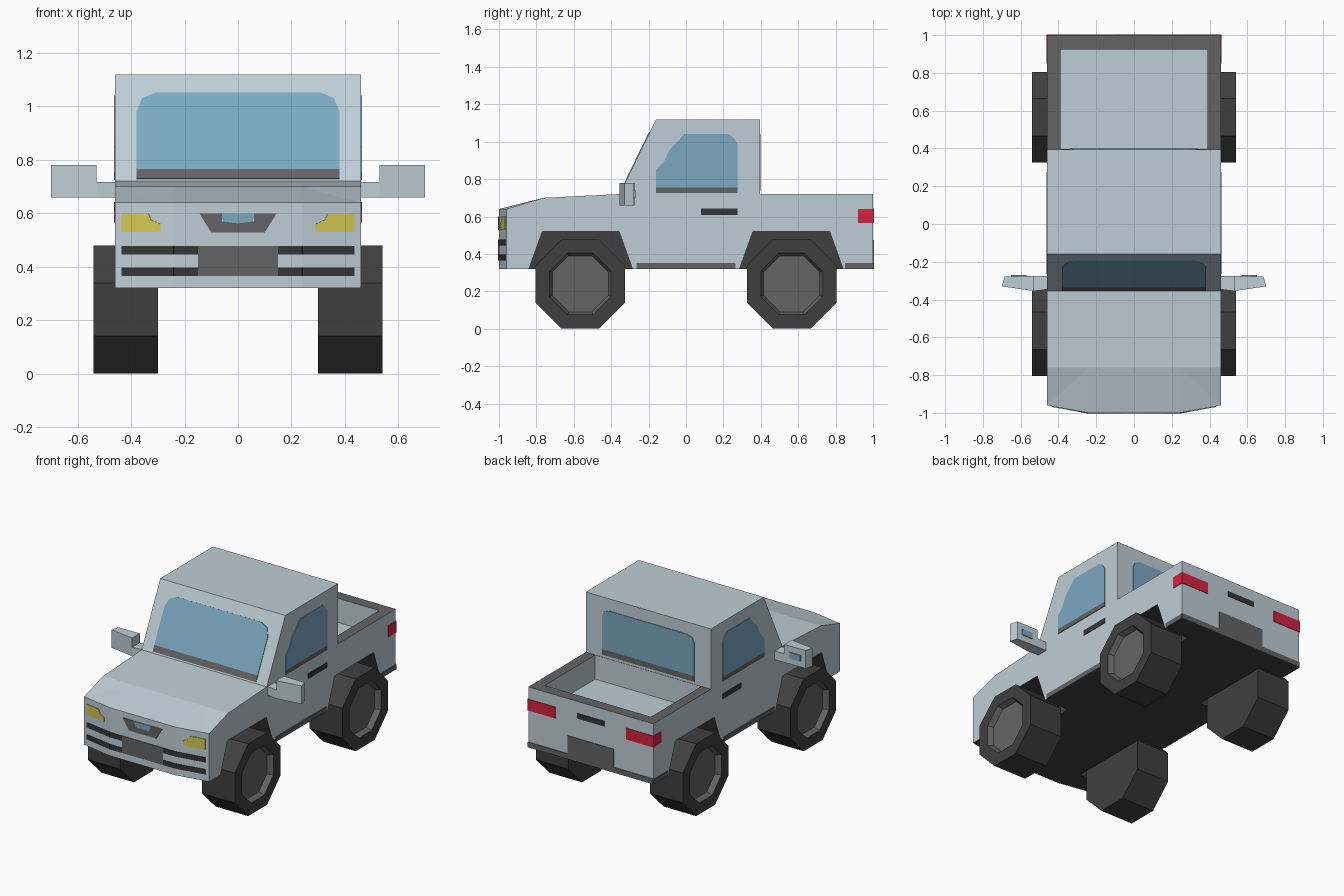
import bpy, bmesh, math
from mathutils import Vector

if "Cube" in bpy.data.objects:
    bpy.data.objects.remove(bpy.data.objects["Cube"])


def material(name, rgb):
    m = bpy.data.materials.new(name)
    lin = [(c / 255 / 12.92) if c < 10 else ((c / 255 + 0.055) / 1.055) ** 2.4 for c in rgb]
    m.diffuse_color = (*lin, 1)
    m.use_nodes = True
    m.node_tree.nodes["Principled BSDF"].inputs["Base Color"].default_value = m.diffuse_color
    return m


PAINT = material("pale_blue_paint", (190, 206, 214))
GLASS = material("blue_glass", (123, 168, 193))
TRIM = material("grey_trim", (100, 100, 100))
RUBBER = material("dark_rubber", (63, 63, 63))
BLACK = material("black_trim", (54, 54, 54))
YELLOW = material("yellow_lamp", (212, 200, 80))
RED = material("red_lamp", (215, 34, 64))


def finish(name, bm, *mats):
    bmesh.ops.recalc_face_normals(bm, faces=bm.faces)
    me = bpy.data.meshes.new(name)
    bm.to_mesh(me)
    bm.free()
    for m in mats:
        me.materials.append(m)
    ob = bpy.data.objects.new(name, me)
    bpy.context.collection.objects.link(ob)
    return ob


def prism(bm, lower, upper):
    """Closed solid between two matching rings of points."""
    a = [bm.verts.new(p) for p in lower]
    b = [bm.verts.new(p) for p in upper]
    n = len(a)
    faces = [bm.faces.new(a[::-1]), bm.faces.new(b)]
    faces += [bm.faces.new((a[i], a[(i + 1) % n], b[(i + 1) % n], b[i])) for i in range(n)]
    return faces


def flip(points):
    return [(-p[0], p[1], p[2]) for p in points]


# Surface frames: origin, u axis, v axis (v is always measured as height z)
UP = Vector((0, 0, 1))
FRONT = (Vector((0, -1, 0)), Vector((1, 0, 0)), UP)
SLANT = (Vector((0, -1 - 0.04 * 24 / 22, 0)), Vector((1, 0.04 / 0.22, 0)), UP)
SCREEN = (Vector((0, -0.355 - 0.72 * 0.4875, 0)), Vector((1, 0, 0)), Vector((0, 0.4875, 1)))
SIDE = (Vector((0.46, 0, 0)), Vector((0, 1, 0)), UP)
BACK = (Vector((0, 1, 0)), Vector((-1, 0, 0)), UP)
CAB_BACK = (Vector((0, 0.395, 0)), Vector((-1, 0, 0)), UP)
MIRROR_BACK = (Vector((0, -0.275, 0)), Vector((-1, 0, 0)), UP)


def plates(name, mat, items, mirror=False):
    """Thin plates lying on the body surfaces, optionally on both sides."""
    bm = bmesh.new()
    for (o, u, v), pts in items:
        n = u.cross(v).normalized()
        flat = [o + u * a + v * b for a, b in pts]
        low, high = [p - n * 0.003 for p in flat], [p + n * 0.004 for p in flat]
        prism(bm, low, high)
        if mirror:
            prism(bm, flip(low), flip(high))
    return finish(name, bm, mat)


def rect(u0, u1, v0, v1):
    return [(u0, v0), (u1, v0), (u1, v1), (u0, v1)]


def window(w, v0, v1, c):
    """Pane with clipped upper corners."""
    half = [(w, v0), (w, v1 - c), (w - c * 0.3, v1 - c * 0.3), (w - c, v1)]
    return half + [(-a, b) for a, b in half[::-1]]


# Body shell: side profile swept across four stations, nose pulled back at the corners
PROFILE = [(-1, 0.32), (-1, 0.64), (-0.76, 0.70), (-0.355, 0.72), (-0.16, 1.12),
           (0.395, 1.12), (0.395, 0.72), (1, 0.72), (1, 0.32)]
bm = bmesh.new()
rings = []
for x in (-0.46, -0.24, 0.24, 0.46):
    rings.append([bm.verts.new((x, -0.96 if y == -1 and abs(x) > 0.4 else y, z)) for y, z in PROFILE])
for r, s in zip(rings, rings[1:]):
    for i in range(len(r)):
        j = (i + 1) % len(r)
        bm.faces.new((r[i], r[j], s[j], s[i]))
bm.faces.new(rings[0])
bm.faces.new(rings[-1][::-1])
bmesh.ops.triangulate(bm, faces=[f for f in bm.faces if len(f.verts) == 4 and f.calc_center_median().y < -0.8])
body = finish("body", bm, PAINT, TRIM, RUBBER)

# Cutters for the cargo bed and the four wheel wells
bm = bmesh.new()
bed = rect(-0.39, 0.39, 0.397, 0.925)
prism(bm, [(x, y, 0.56) for x, y in bed], [(x, y, 0.85) for x, y in bed])
for cy in (-0.563, 0.563):
    arch = [(-0.295, 0.27), (-0.205, 0.52), (0.205, 0.52), (0.295, 0.27)]
    inner = [(0.28, cy + a, z) for a, z in arch]
    outer = [(0.60, cy + a, z) for a, z in arch]
    prism(bm, inner, outer)
    prism(bm, flip(inner), flip(outer))
cutter = finish("cutter", bm, PAINT)
cutter.hide_render = True
mod = body.modifiers.new("cut", "BOOLEAN")
mod.operation, mod.solver, mod.object = "DIFFERENCE", "EXACT", cutter
graph = bpy.context.evaluated_depsgraph_get()
cut_mesh = bpy.data.meshes.new_from_object(body.evaluated_get(graph))
body.modifiers.clear()
body.data = cut_mesh
bpy.data.objects.remove(cutter)
cut_mesh.materials.clear()
for m in (PAINT, TRIM, RUBBER):
    cut_mesh.materials.append(m)
for p in cut_mesh.polygons:
    c, n = p.center, p.normal
    if n.z < -0.9 or (abs(c.x) < 0.455 and c.z < 0.53 and abs(c.y) < 0.9):
        p.material_index = 2          # underside and wheel wells
    elif n.z > 0.9 and c.y > 0.39 and 0.71 < c.z < 0.73:
        p.material_index = 1          # bed rim
    else:
        p.material_index = 0

# Wheels: octagonal tyres with a recessed hub
for label, cy in (("front", -0.565), ("rear", 0.565)):
    for side, s in (("right", 1), ("left", -1)):
        bm = bmesh.new()

        def ring(x, apothem):
            r = apothem / math.cos(math.pi / 8)
            return [bm.verts.new((s * x, cy + r * math.cos(math.pi * (k + 0.5) / 4),
                                  0.24 + r * math.sin(math.pi * (k + 0.5) / 4))) for k in range(8)]
        loops = [ring(0.30, 0.24), ring(0.54, 0.24), ring(0.54, 0.165), ring(0.505, 0.15)]
        bm.faces.new(loops[0])
        for k, (a, b) in enumerate(zip(loops, loops[1:])):
            for i in range(8):
                j = (i + 1) % 8
                bm.faces.new((a[i], a[j], b[j], b[i])).material_index = int(k == 2)
        bm.faces.new(loops[3]).material_index = 1
        finish(f"{label}_{side}_wheel", bm, RUBBER, TRIM)

# Wing mirrors: low arm and tapered housing
bm = bmesh.new()
ARM = [(0.45, -0.345), (0.53, -0.355), (0.53, -0.275), (0.45, -0.275)]
HOUSING = [(0.53, -0.355), (0.70, -0.33), (0.685, -0.278), (0.53, -0.275)]
for plan, top in ((ARM, 0.718), (HOUSING, 0.78)):
    low, high = [(x, y, 0.66) for x, y in plan], [(x, y, top) for x, y in plan]
    prism(bm, low, high)
    prism(bm, flip(low), flip(high))
finish("wing_mirrors", bm, PAINT)
plates("mirror_glass", GLASS, [(MIRROR_BACK, rect(-0.65, -0.57, 0.70, 0.74))], True)

# Windows and the sills under them
plates("windshield", GLASS, [(SCREEN, window(0.38, 0.765, 1.05, 0.07))])
plates("rear_window", GLASS, [(CAB_BACK, window(0.34, 0.775, 1.04, 0.05))])
SIDE_PANE = [(-0.16, 0.755), (0.275, 0.755), (0.275, 0.99), (0.255, 1.02), (0.23, 1.04), (-0.01, 1.04),
             (-0.045, 1.0), (-0.085, 0.96), (-0.12, 0.89), (-0.16, 0.85)]
plates("side_windows", GLASS, [(SIDE, SIDE_PANE)], True)
plates("window_sills", TRIM, [(SCREEN, rect(-0.38, 0.38, 0.728, 0.765)),
                              (CAB_BACK, rect(-0.34, 0.34, 0.738, 0.775))])
plates("side_window_sills", TRIM, [(SIDE, rect(-0.16, 0.275, 0.725, 0.755))], True)

# Handles on the doors and tailgate
plates("door_handles", BLACK, [(SIDE, rect(0.08, 0.275, 0.608, 0.642))], True)
plates("tailgate_handle", BLACK, [(BACK, rect(-0.10, 0.10, 0.608, 0.642))])

# Lower trim along the sides and tail, with bumper panels
plates("side_skirts", TRIM, [(SIDE, rect(-0.265, 0.265, 0.32, 0.352)),
                             (SIDE, rect(0.85, 1.0, 0.32, 0.352))], True)
plates("rear_bumper", TRIM, [(BACK, rect(-0.46, 0.46, 0.32, 0.355)),
                             (BACK, rect(-0.17, 0.17, 0.355, 0.475))])
plates("front_bumper_panel", TRIM, [(FRONT, rect(-0.15, 0.15, 0.365, 0.478))])

# Nose details: bumper slots, lamps and centre intake
slots = []
for v0, v1 in ((0.445, 0.478), (0.365, 0.398)):
    slots += [(FRONT, rect(0.15, 0.24, v0, v1)), (SLANT, rect(0.24, 0.435, v0, v1))]
plates("bumper_slots", BLACK, slots, True)
plates("headlights", YELLOW, [(SLANT, [(0.29, 0.53), (0.435, 0.53), (0.435, 0.60),
                                       (0.335, 0.60), (0.325, 0.575), (0.29, 0.56)])], True)
plates("intake_surround", TRIM, [(FRONT, [(0, 0.528), (0.10, 0.528), (0.145, 0.60), (0.06, 0.60),
                                          (0.06, 0.57), (0, 0.562)])], True)
plates("intake_centre", GLASS, [(FRONT, [(-0.05, 0.562), (0.05, 0.562), (0.07, 0.60), (-0.07, 0.60)])])

# Tail lamps wrapping round the corners
plates("tail_lights", RED, [(SIDE, rect(0.92, 1.003, 0.565, 0.64)),
                            (BACK, rect(-0.463, -0.26, 0.565, 0.64))], True)
